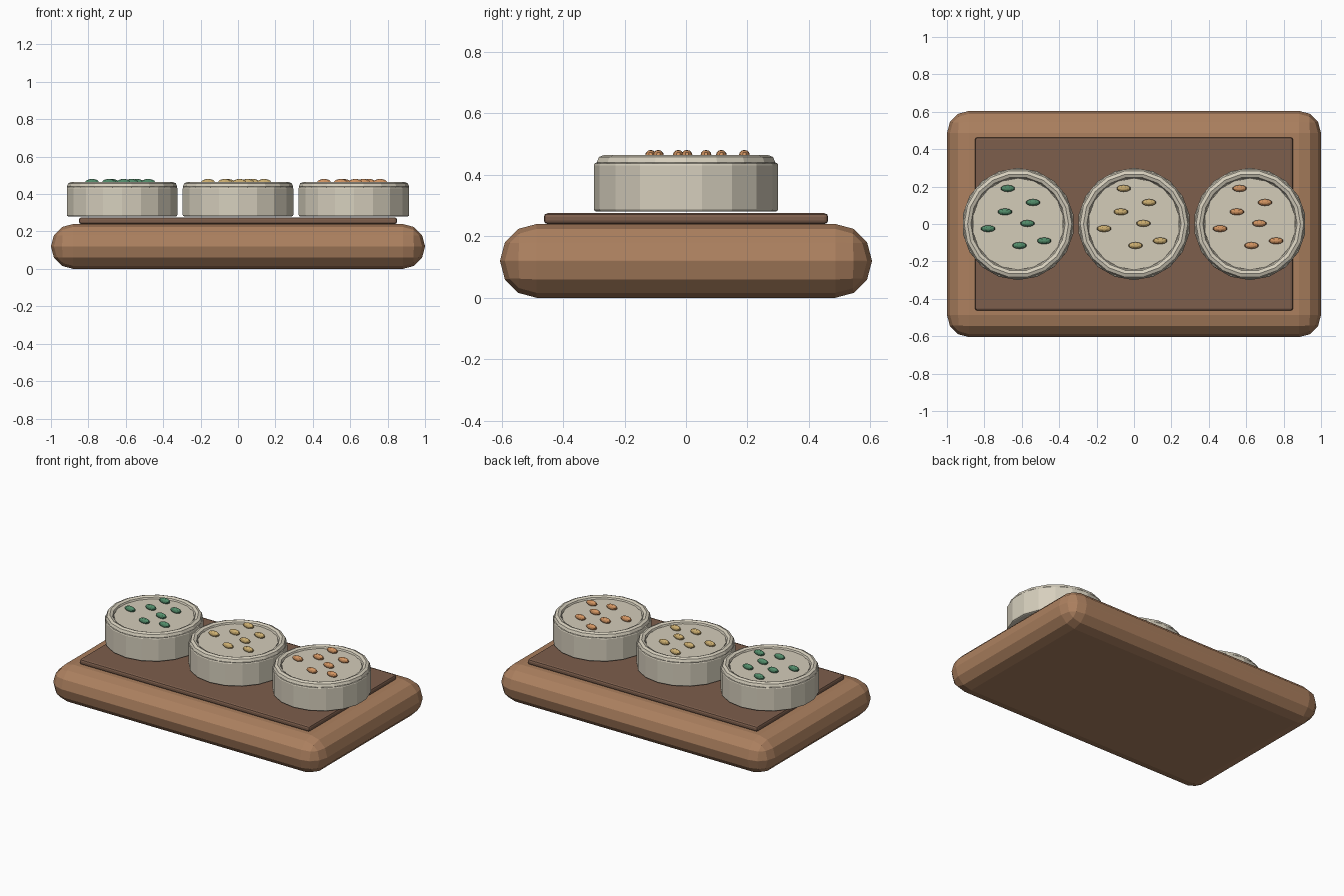
import bpy
import math

if "Cube" in bpy.data.objects:
    bpy.data.objects.remove(bpy.data.objects["Cube"])


def material(name, rgb):
    m = bpy.data.materials.new(name)
    lin = [((c / 255 + 0.055) / 1.055) ** 2.4 for c in rgb]
    m.diffuse_color = (*lin, 1)
    m.use_nodes = True
    m.node_tree.nodes["Principled BSDF"].inputs["Base Color"].default_value = m.diffuse_color
    return m


wood = material("warm wood", (172, 128, 95))
dark_wood = material("dark wood", (125, 94, 76))
stone = material("pale stone", (214, 207, 189))
filling = material("cream filling", (212, 204, 185))
green = material("herb green", (82, 140, 106))
yellow = material("straw yellow", (204, 174, 112))
orange = material("soft orange", (210, 148, 97))


def finish(name, mat, bevel=0, segments=1):
    ob = bpy.context.object
    ob.name = name
    ob.data.materials.append(mat)
    if bevel:
        b = ob.modifiers.new("bevel", "BEVEL")
        b.width, b.segments, b.limit_method = bevel, segments, "ANGLE"
        b.angle_limit = math.radians(40)
    return ob


def box(name, size, z0, mat, bevel, segments):
    bpy.ops.mesh.primitive_cube_add(size=1, location=(0, 0, z0 + size[2] / 2))
    bpy.context.object.scale = size
    bpy.ops.object.transform_apply(location=False, rotation=False, scale=True)
    return finish(name, mat, bevel, segments)


def cylinder(name, x, radius, z0, z1, mat, bevel=0):
    bpy.ops.mesh.primitive_cylinder_add(vertices=18, radius=radius, depth=z1 - z0,
                                        location=(x, 0, (z0 + z1) / 2))
    return finish(name, mat, bevel, 2)


# Tray and its raised inlay
box("tray", (2.0, 1.21, 0.24), 0.0, wood, 0.119, 3)
box("tray_inlay", (1.7, 0.925, 0.035), 0.24, dark_wood, 0.012, 2)

SEEDS = [(-0.055, 0.19), (0.08, 0.115), (-0.07, 0.065), (0.05, 0.003),
         (-0.16, -0.025), (0.14, -0.09), (0.008, -0.115)]

# Three dishes, each with rim, filling and seeds
for side, x, seed_mat in (("left", -0.62, green), ("middle", 0, yellow), ("right", 0.62, orange)):
    cylinder(side + "_dish", x, 0.30, 0.28, 0.44, stone, 0.009)
    bpy.ops.mesh.primitive_torus_add(major_radius=0.27, minor_radius=0.025, major_segments=18,
                                     minor_segments=8, location=(x, 0, 0.44))
    finish(side + "_rim", stone)
    cylinder(side + "_filling", x, 0.245, 0.42, 0.449, filling)
    for i, (dx, dy) in enumerate(SEEDS):
        bpy.ops.mesh.primitive_uv_sphere_add(segments=10, ring_count=6, radius=1,
                                             location=(x + dx, dy, 0.463))
        bpy.context.object.scale = (0.039, 0.018, 0.018)
        finish(f"{side}_seed_{i + 1}", seed_mat)
